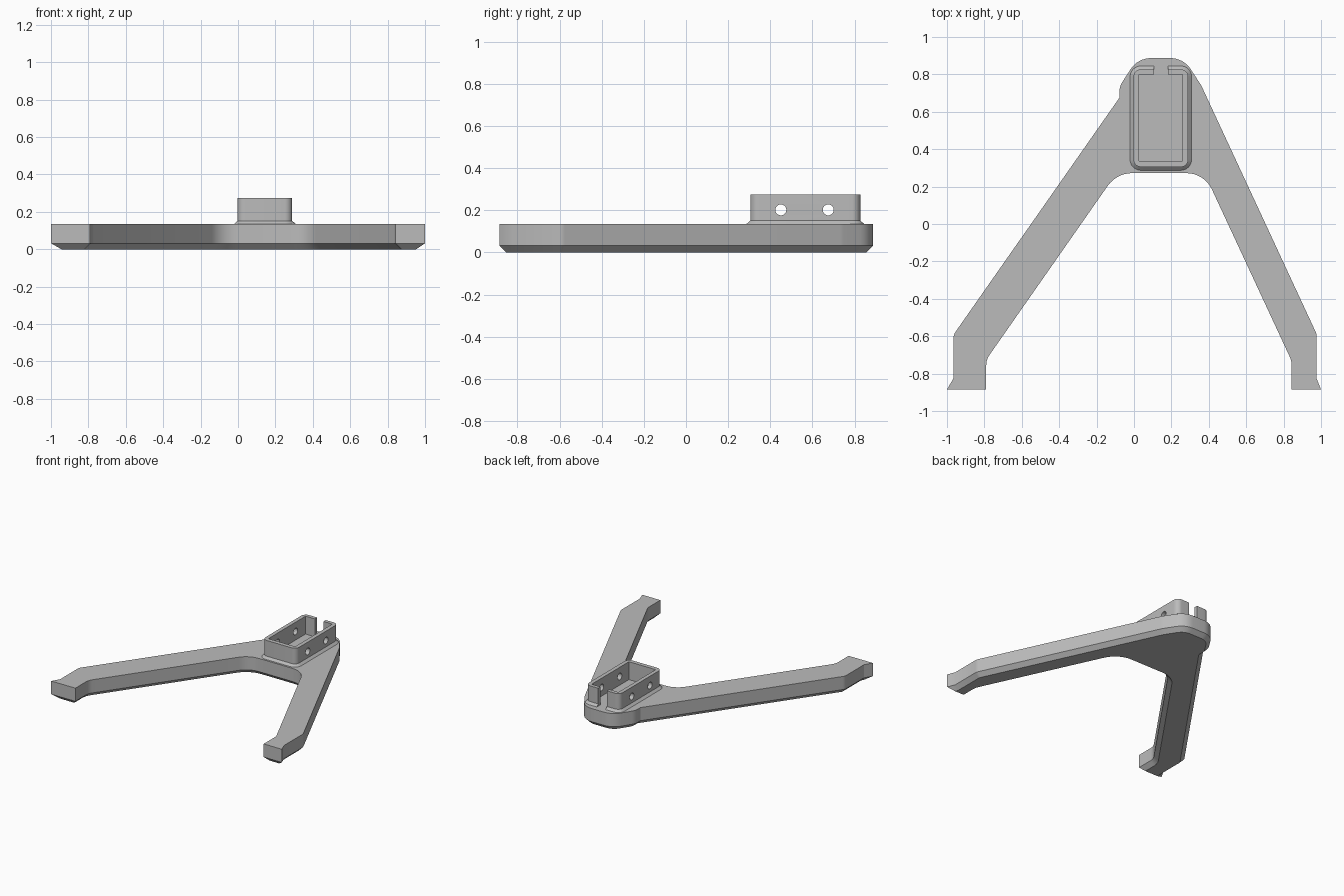
import bpy, bmesh, math
from mathutils import Vector, Matrix

cube = bpy.data.objects.get("Cube")
if cube:
    bpy.data.objects.remove(cube, do_unlink=True)

grey = bpy.data.materials.new("plain grey")
grey.use_nodes = True
grey.diffuse_color = (0.5, 0.5, 0.5, 1)
grey.node_tree.nodes["Principled BSDF"].inputs["Base Color"].default_value = (0.5, 0.5, 0.5, 1)


def fillet(corners, steps=8):
    """Round each (x, y, radius) corner of a counterclockwise outline."""
    out = []
    for i, (x, y, r) in enumerate(corners):
        p = Vector((x, y))
        if r == 0:
            out.append(p)
            continue
        a = (Vector(corners[i - 1][:2]) - p).normalized()
        b = (Vector(corners[(i + 1) % len(corners)][:2]) - p).normalized()
        half = a.angle(b) / 2
        centre = p + (a + b).normalized() * (r / math.sin(half))
        start = p + a * (r / math.tan(half)) - centre
        end = p + b * (r / math.tan(half)) - centre
        sweep = start.angle_signed(end)
        for k in range(steps + 1):
            out.append(centre + Matrix.Rotation(-sweep * k / steps, 2) @ start)
    return out


def inset(points, d):
    """Move every edge of a counterclockwise outline inward by d."""
    out = []
    for i, p in enumerate(points):
        e1 = (p - points[i - 1]).normalized()
        e2 = (points[(i + 1) % len(points)] - p).normalized()
        n1, n2 = Vector((-e1.y, e1.x)), Vector((-e2.y, e2.x))
        out.append(p + (n1 + n2) * (d / (1 + n1.dot(n2))))
    return out


def finish(name, bm):
    bmesh.ops.recalc_face_normals(bm, faces=bm.faces)
    mesh = bpy.data.meshes.new(name)
    bm.to_mesh(mesh)
    bm.free()
    mesh.materials.append(grey)
    obj = bpy.data.objects.new(name, mesh)
    bpy.context.collection.objects.link(obj)
    return obj


def loft(name, points, levels):
    """Stack insets of an outline at (z, inset) levels and close both ends."""
    bm = bmesh.new()
    rings = [[bm.verts.new((p.x, p.y, z)) for p in inset(points, d)] for z, d in levels]
    n = len(points)
    for low, high in zip(rings, rings[1:]):
        for i in range(n):
            j = (i + 1) % n
            bm.faces.new((low[i], low[j], high[j], high[i]))
    bm.faces.new(rings[0][::-1])
    bm.faces.new(rings[-1])
    return finish(name, bm)


def rectangle(x0, x1, y0, y1, r=0):
    return fillet([(x0, y0, r), (x1, y0, r), (x1, y1, r), (x0, y1, r)])


def activate(obj):
    bpy.ops.object.select_all(action='DESELECT')
    obj.select_set(True)
    bpy.context.view_layer.objects.active = obj


def boolean(obj, tool, operation='DIFFERENCE'):
    mod = obj.modifiers.new("cut", 'BOOLEAN')
    mod.object, mod.operation, mod.solver = tool, operation, 'EXACT'
    activate(obj)
    bpy.ops.object.modifier_apply(modifier=mod.name)
    bpy.data.objects.remove(tool, do_unlink=True)


# Two-legged base with flared feet and a chamfered underside
outline = fillet([
    (-1, -.885, 0), (-.79, -.885, 0), (-.79, -.725, .1),      # right foot, inner side
    (-.093, .272, .16), (.376, .272, .15),                    # crotch between legs
    (.842, -.73, .1), (.842, -.885, 0), (1, -.885, 0),        # left foot
    (.976, -.825, 0), (.976, -.587, .06),
    (.36, .74, .15), (.265, .887, .13),                       # rounded back end
    (.02, .887, .13), (-.078, .735, .1), (-.078, .675, 0),
    (-.965, -.592, .06), (-.965, -.825, 0)])
base = loft("forked_base", outline, [(0, .032), (.032, 0), (.135, 0)])

# Rectangular socket with a sloped foot
socket = loft("socket", rectangle(-.003, .29, .305, .827, .04),
              [(.12, -.018), (.135, -.018), (.152, 0), (.275, 0)])
boolean(socket, loft("trim", outline, [(-.1, 0), (.4, 0)]), 'INTERSECT')
boolean(socket, loft("cavity", rectangle(.027, .259, .337, .798), [(.05, 0), (.4, 0)]))
boolean(socket, loft("back_slot", rectangle(.107, .182, .75, 1), [(.05, 0), (.4, 0)]))

# Screw holes through both side walls
for y in (.45, .675):
    bm = bmesh.new()
    bmesh.ops.create_cone(bm, cap_ends=True, segments=32, radius1=.026, radius2=.026, depth=1,
                          matrix=Matrix.Translation((.14, y, .202)) @ Matrix.Rotation(math.pi / 2, 4, 'Y'))
    boolean(socket, finish("screw_hole", bm))

for obj in (base, socket):
    activate(obj)
    bpy.ops.object.shade_smooth_by_angle(angle=math.radians(25))
